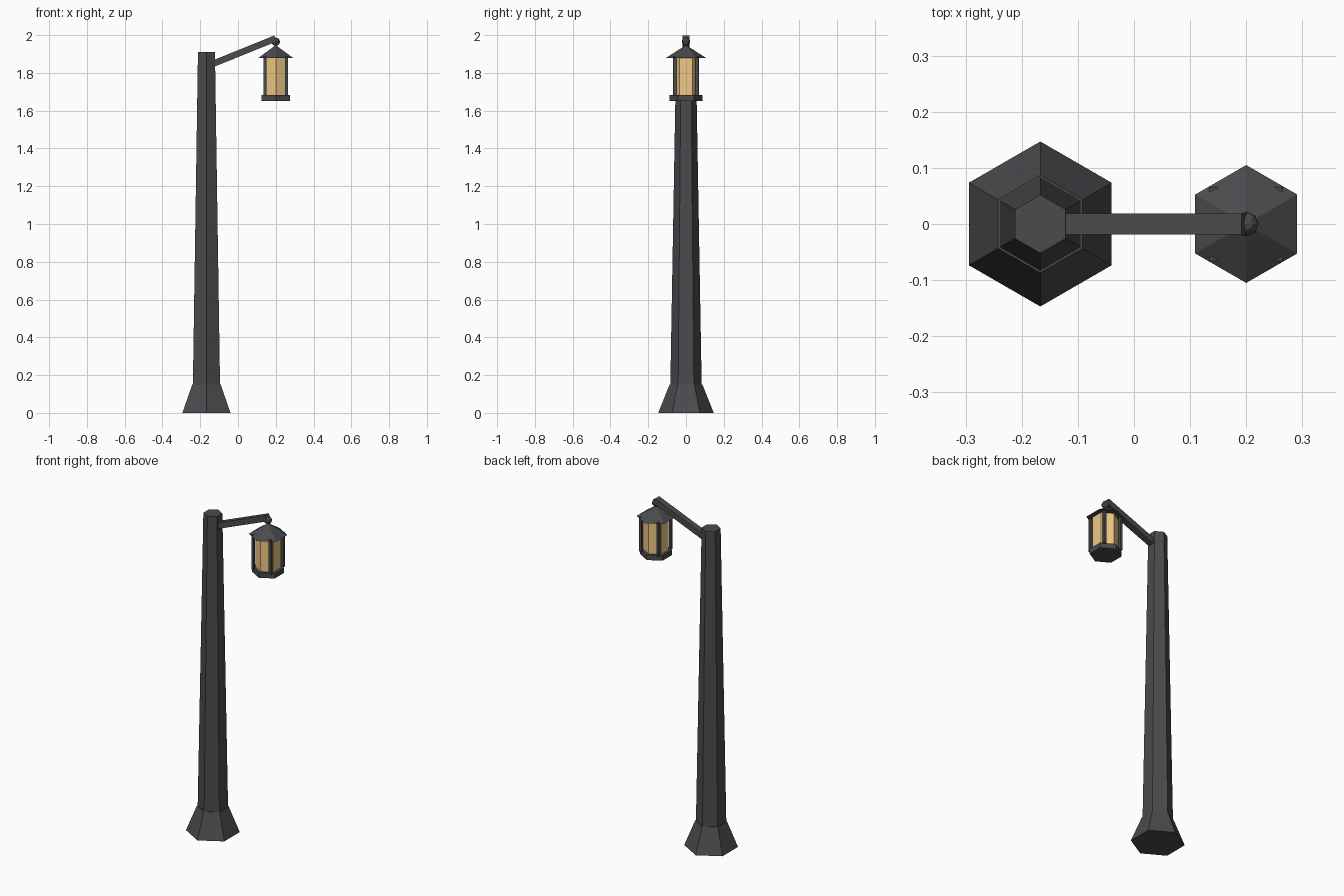
import bpy
from math import radians, atan2, hypot

if "Cube" in bpy.data.objects:
    bpy.data.objects.remove(bpy.data.objects["Cube"])

POST_X, LAMP_X = -0.167, 0.2


def material(name, rgb):
    m = bpy.data.materials.new(name)
    m.diffuse_color = (*rgb, 1)
    m.use_nodes = True
    m.node_tree.nodes["Principled BSDF"].inputs["Base Color"].default_value = m.diffuse_color
    return m


iron = material("dark_iron", (0.07, 0.07, 0.075))
glass = material("amber_glass", (0.85, 0.58, 0.24))


def finish(name, mat):
    ob = bpy.context.object
    ob.name = name
    ob.data.materials.append(mat)
    return ob


def hexagon(name, x, z0, z1, r0, r1, mat=iron):
    """Six-sided tapered prism with corners on the y axis."""
    bpy.ops.mesh.primitive_cone_add(vertices=6, radius1=r0, radius2=r1, depth=z1 - z0,
                                    location=(x, 0, (z0 + z1) / 2))
    return finish(name, mat)


def box(name, loc, size, pitch=0):
    bpy.ops.mesh.primitive_cube_add(size=1, location=loc, rotation=(0, pitch, 0))
    bpy.context.object.scale = size
    return finish(name, iron)


# Post: flared foot and tapered shaft
hexagon("post_foot", POST_X, 0, 0.15, 0.147, 0.087)
hexagon("post_shaft", POST_X, 0.15, 1.91, 0.083, 0.052)

# Sloping arm, starting inside the shaft
ax, az, bx, bz = -0.145, 1.843, 0.198, 1.982
box("arm", ((ax + bx) / 2, 0, (az + bz) / 2), (hypot(bx - ax, bz - az), 0.038, 0.034),
    -atan2(bz - az, bx - ax))

# Hanging ball between arm and lantern
bpy.ops.mesh.primitive_uv_sphere_add(segments=8, ring_count=6, radius=0.022,
                                     location=(LAMP_X, 0, 1.965))
finish("hanger_ball", iron)

# Lantern: roof, glass, tray and four corner bars
hexagon("lantern_roof", LAMP_X, 1.88, 1.947, 0.105, 0)
hexagon("lantern_glass", LAMP_X, 1.68, 1.882, 0.07, 0.07, glass)
hexagon("lantern_tray", LAMP_X, 1.652, 1.683, 0.087, 0.087)
for sx in (-1, 1):
    for sy in (-1, 1):
        box("lantern_bar", (LAMP_X + sx * 0.0575, sy * 0.0585, 1.783), (0.015, 0.015, 0.208))
